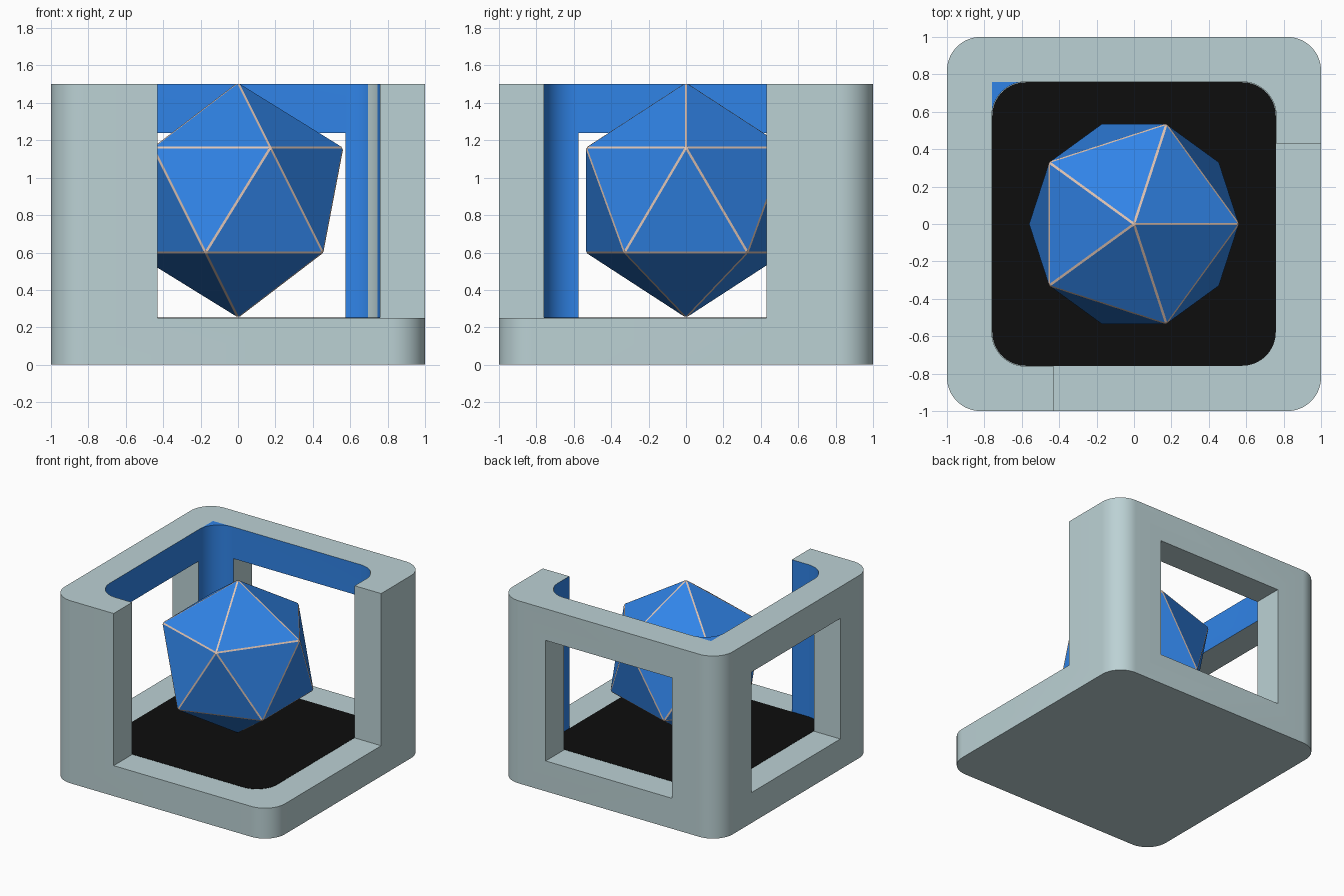
import bpy, bmesh, math
from mathutils import Vector

cube = bpy.data.objects.get("Cube")
if cube:
    bpy.data.objects.remove(cube, do_unlink=True)


def material(name, rgb):
    m = bpy.data.materials.new(name)
    m.use_nodes = True
    m.diffuse_color = (*rgb, 1)
    m.node_tree.nodes["Principled BSDF"].inputs["Base Color"].default_value = (*rgb, 1)
    return m


grey = material("pale grey", (0.50, 0.64, 0.66))
blue = material("blue", (0.03, 0.23, 0.80))
black = material("black", (0.004, 0.004, 0.004))
trim = material("pale peach", (0.75, 0.56, 0.46))

OUTER, INNER, RADIUS = 1.0, 0.76, 0.18
FLOOR, TOP, CUT, WINDOW, LINTEL = 0.25, 1.5, 0.43, 0.575, 1.24


def arc(half, sx, sy, steps=16):
    """Points of one rounded corner, running counter-clockwise."""
    start = math.atan2(sy, sx) - math.pi / 4
    c = half - RADIUS
    angles = [start + math.pi / 2 * i / steps for i in range(steps + 1)]
    return [(sx * c + RADIUS * math.cos(a), sy * c + RADIUS * math.sin(a)) for a in angles]


def rounded_square(half):
    corners = [(1, 1), (-1, 1), (-1, -1), (1, -1)]
    return [p for sx, sy in corners for p in arc(half, sx, sy)]


def make_object(name, bm, *mats):
    mesh = bpy.data.meshes.new(name)
    bm.to_mesh(mesh)
    bm.free()
    for m in mats:
        mesh.materials.append(m)
    obj = bpy.data.objects.new(name, mesh)
    bpy.context.collection.objects.link(obj)
    return obj


def prism(name, outline, z0, z1, *mats):
    bm = bmesh.new()
    face = bm.faces.new([bm.verts.new((x, y, z0)) for x, y in outline])
    new = bmesh.ops.extrude_face_region(bm, geom=[face])["geom"]
    verts = [g for g in new if isinstance(g, bmesh.types.BMVert)]
    bmesh.ops.translate(bm, verts=verts, vec=(0, 0, z1 - z0))
    bmesh.ops.recalc_face_normals(bm, faces=bm.faces)
    return make_object(name, bm, *mats)


def activate(obj):
    bpy.ops.object.select_all(action="DESELECT")
    obj.select_set(True)
    bpy.context.view_layer.objects.active = obj


def carve(target, cutter):
    cutter.hide_render = True
    mod = target.modifiers.new("carve", "BOOLEAN")
    mod.operation, mod.solver, mod.object = "DIFFERENCE", "EXACT", cutter
    activate(target)
    bpy.ops.object.modifier_apply(modifier=mod.name)
    bpy.data.objects.remove(cutter, do_unlink=True)


def smooth(obj):
    activate(obj)
    bpy.ops.object.shade_smooth_by_angle(angle=math.radians(30))


# Frame: rounded block with the interior and front corner removed
frame = prism("frame", rounded_square(OUTER), 0, TOP, grey, blue)
far = OUTER + 0.1
void = ([(-CUT, -far), (far, -far), (far, CUT), (INNER, CUT)] + arc(INNER, 1, 1)
        + [(-INNER, INNER)] + arc(INNER, -1, -1) + [(-CUT, -INNER)])
carve(frame, prism("void_cutter", void, FLOOR, TOP + 0.1, grey))

# Windows through the back wall and the side wall
near = INNER - 0.06
back = [(-WINDOW, near), (WINDOW, near), (WINDOW, far), (-WINDOW, far)]
side = [(-y, x) for x, y in back]
for outline in (back, side):
    carve(frame, prism("window_cutter", outline, FLOOR, LINTEL, grey))

# Inner walls are blue, except a narrow strip in one rounded corner
for f in frame.data.polygons:
    c = f.center
    inside = max(abs(c.x), abs(c.y)) < INNER + 0.01 and abs(f.normal.z) < 0.1
    strip = 0.70 < c.x < 0.745 and c.y > CUT
    f.material_index = 1 if inside and not strip else 0
smooth(frame)

# Blue fillet in the closed back corner
fillet = prism("corner_fillet", arc(INNER, -1, 1) + [(-INNER, INNER)], FLOOR, TOP, blue)
smooth(fillet)

# Black floor panel
prism("floor_panel", rounded_square(INNER - 0.002), FLOOR - 0.003, FLOOR + 0.002, black)

# Floating twenty-sided gem with thin pale edges
bm = bmesh.new()
bmesh.ops.create_icosphere(bm, subdivisions=1, radius=0.63)
bmesh.ops.translate(bm, verts=bm.verts, vec=(0, 0, 0.88))
bmesh.ops.bevel(bm, geom=list(bm.edges), offset=0.007, segments=1,
                affect="EDGES", profile=0.5)
for f in bm.faces:
    f.material_index = 0 if f.calc_area() > 0.05 else 1
make_object("gem", bm, blue, trim)
